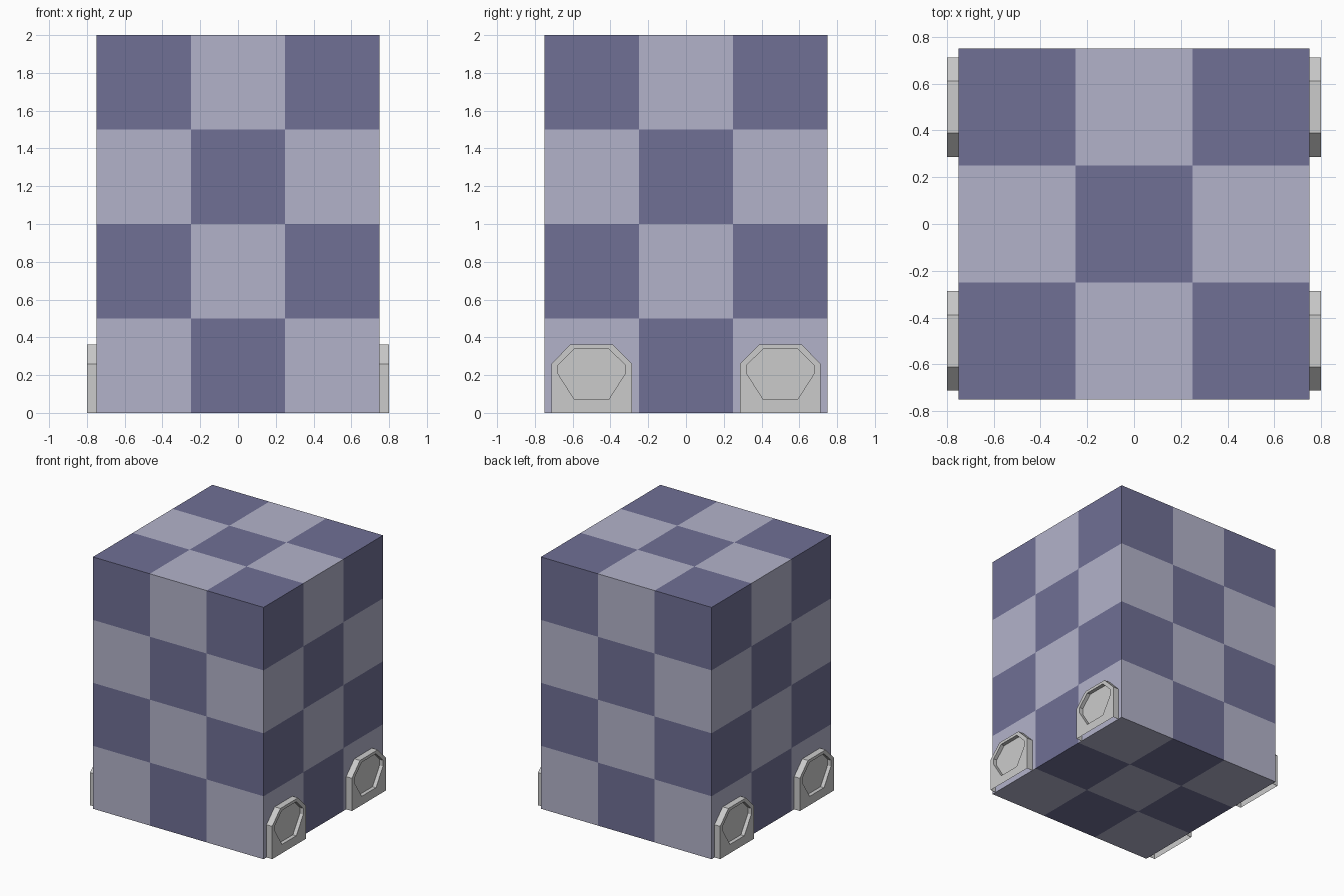
import bpy, bmesh
from mathutils import Vector

if "Cube" in bpy.data.objects:
    bpy.data.objects.remove(bpy.data.objects["Cube"])

CELL = 0.5          # checker tile size
DIVS = (3, 3, 4)    # tiles along x, y, z


def material(name, rgb):
    m = bpy.data.materials.new(name)
    m.diffuse_color = (*rgb, 1)
    m.use_nodes = True
    m.node_tree.nodes["Principled BSDF"].inputs["Base Color"].default_value = m.diffuse_color
    return m


def finish(bm, name, mats=()):
    mesh = bpy.data.meshes.new(name)
    bm.to_mesh(mesh)
    bm.free()
    for m in mats:
        mesh.materials.append(m)
    obj = bpy.data.objects.new(name, mesh)
    bpy.context.collection.objects.link(obj)
    return obj


# Checkered block: a tile grid on each of the six sides
light = material("light_tile", (0.45, 0.45, 0.59))
dark = material("dark_tile", (0.16, 0.16, 0.30))
bm = bmesh.new()
origin = Vector((-0.75, -0.75, 0))
for axis in range(3):
    u, v = (axis + 1) % 3, (axis + 2) % 3
    for far in (0, 1):
        for i in range(DIVS[u]):
            for j in range(DIVS[v]):
                ring = []
                for du, dv in ((0, 0), (1, 0), (1, 1), (0, 1)):
                    p = Vector()
                    p[axis], p[u], p[v] = far * DIVS[axis], i + du, j + dv
                    ring.append(bm.verts.new(origin + p * CELL))
                face = bm.faces.new(ring if far else ring[::-1])
                layer = (DIVS[axis] - 1) * far
                face.material_index = (i + j + layer) % 2
bmesh.ops.remove_doubles(bm, verts=bm.verts, dist=1e-4)
finish(bm, "checkered_block", (light, dark))

# Side foot outlines in (y, z) around the foot centre, paired point by point
OUTER = [(-0.213, 0), (0.213, 0), (0.213, 0.26), (0.111, 0.363),
         (-0.111, 0.363), (-0.213, 0.26)]
INNER = [(-0.09, 0.07), (0.09, 0.07), (0.177, 0.206), (0.177, 0.254),
         (0.09, 0.34), (-0.09, 0.34), (-0.177, 0.254), (-0.177, 0.206)]


def make_foot(name, side, cy):
    bm = bmesh.new()

    def ring(points, x):
        return [bm.verts.new((side * x, cy + y, z)) for y, z in points]

    back, front = ring(OUTER, 0.75), ring(OUTER, 0.80)
    lip, floor = ring(INNER, 0.80), ring(INNER, 0.77)
    # outer walls, open at the bottom and against the block
    for k in range(1, 6):
        n = (k + 1) % 6
        bm.faces.new((back[k], back[n], front[n], front[k]))
    # flat rim between outline and recess
    o, i = front, lip
    for f in ((o[0], o[1], i[1], i[0]), (o[1], i[2], i[1]),
              (o[1], o[2], i[3], i[2]), (o[2], o[3], i[4], i[3]),
              (o[3], o[4], i[5], i[4]), (o[4], o[5], i[6], i[5]),
              (o[5], o[0], i[7], i[6]), (o[0], i[0], i[7])):
        bm.faces.new(f)
    # octagonal recess
    for k in range(8):
        n = (k + 1) % 8
        bm.faces.new((lip[k], lip[n], floor[n], floor[k]))
    cap = bm.faces.new(floor)
    # consistent outward normals
    bmesh.ops.recalc_face_normals(bm, faces=bm.faces)
    bm.normal_update()
    if cap.normal.x * side < 0:
        bmesh.ops.reverse_faces(bm, faces=bm.faces)
    finish(bm, name)


for side, s_name in ((-1, "left"), (1, "right")):
    for cy, y_name in ((-0.5, "front"), (0.5, "back")):
        make_foot(f"{y_name}_{s_name}_foot", side, cy)
